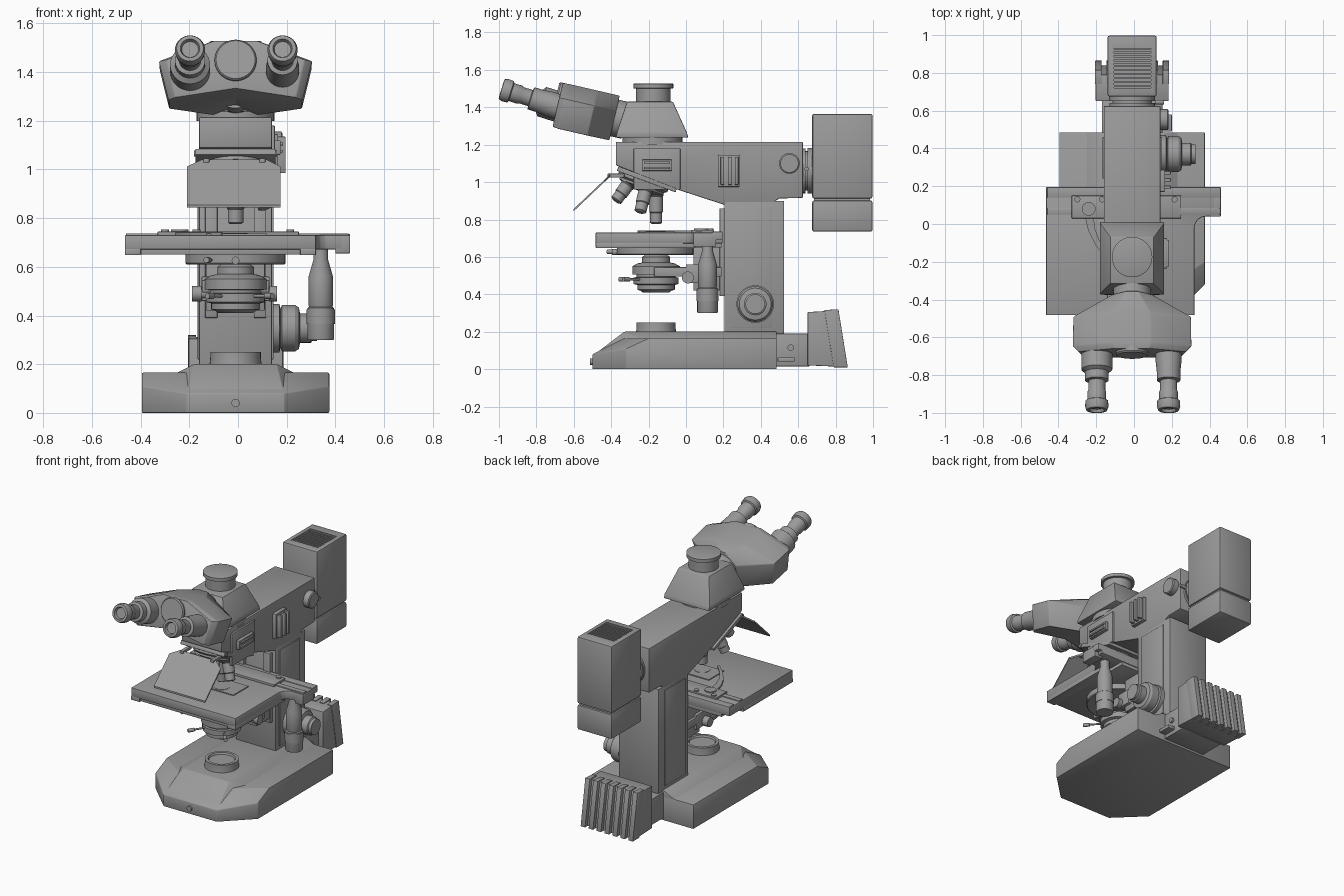
import bpy, bmesh, math
from mathutils import Vector, Matrix

C = -0.01  # lateral centre of the stand
grey = bpy.data.materials.new("dark_grey")
grey.diffuse_color = (.33, .33, .33, 1)


def finish(name, bm, bevel=0.0):
    bmesh.ops.recalc_face_normals(bm, faces=bm.faces)
    if bevel:
        sharp = [e for e in bm.edges if len(e.link_faces) == 2 and e.calc_face_angle() > 0.3]
        bmesh.ops.bevel(bm, geom=sharp, offset=bevel, segments=2, affect='EDGES', profile=0.5)
    me = bpy.data.meshes.new(name)
    bm.to_mesh(me)
    bm.free()
    me.materials.append(grey)
    ob = bpy.data.objects.new(name, me)
    bpy.context.collection.objects.link(ob)
    return ob


def loft(name, loops, bevel=0.0):
    bm = bmesh.new()
    rings = [[bm.verts.new(p) for p in lp] for lp in loops]
    n = len(rings[0])
    for a, b in zip(rings, rings[1:]):
        for i in range(n):
            bm.faces.new((a[i], a[(i + 1) % n], b[(i + 1) % n], b[i]))
    bm.faces.new(rings[0])
    bm.faces.new(rings[-1])
    return finish(name, bm, bevel)


def box(name, x, y, z, bevel=0.004):
    lp = lambda h: [(x[0], y[0], h), (x[1], y[0], h), (x[1], y[1], h), (x[0], y[1], h)]
    return loft(name, [lp(z[0]), lp(z[1])], bevel)


def side_prism(name, pts, x0, x1, bevel=0.004):
    return loft(name, [[(x, y, z) for y, z in pts] for x in (x0, x1)], bevel)


def plan_prism(name, pts, z0, z1, bevel=0.004):
    return loft(name, [[(x, y, z) for x, y in pts] for z in (z0, z1)], bevel)


def lathe(name, prof, origin=(0, 0, 0), axis=(0, 0, 1), n=40):
    m = Matrix.Translation(origin) @ Vector(axis).to_track_quat('Z', 'Y').to_matrix().to_4x4()
    return loft(name, [[m @ Vector((r * math.cos(2 * math.pi * i / n), r * math.sin(2 * math.pi * i / n), h))
                        for i in range(n)] for r, h in prof])


def hull(name, pts, bevel=0.0):
    bm = bmesh.new()
    for p in pts:
        bm.verts.new(p)
    bmesh.ops.convex_hull(bm, input=bm.verts)
    bmesh.ops.dissolve_limit(bm, angle_limit=0.01, verts=bm.verts, edges=bm.edges)
    return finish(name, bm, bevel)


def both(pts):
    return [(C + s * x, y, z) for x, y, z in pts for s in (-1, 1)]


# Base with chamfered nose and raised centre
hull("base", both([(.385, .485, 0), (.385, -.32, 0), (.2, -.5, 0), (.385, .485, .165), (.385, -.2, .165),
                   (.385, -.32, .11), (.2, -.5, .08), (.2, -.33, .165)]), .005)
hull("base_hump", both([(.25, .485, .16), (.17, .485, .2), (.25, -.24, .16), (.17, -.33, .2), (.2, -.495, .075)]), .004)
lathe("field_lens", [(.108, .19), (.104, .225), (.104, .25), (.085, .25), (.08, .238)], (C, -.16, 0))
lathe("front_dial", [(.017, 0), (.017, .015)], (C, -.497, .04), (0, -1, 0), 20)

# Rear transmitted-light lamp with vertical cooling fins
box("lamp_bridge", (-.17, .15), (.47, .66), (.015, .19))
side_prism("rear_lamp", [(.65, .02), (.84, .012), (.79, .313), (.65, .305)], -.203, .183)
for i in range(7):
    x = -.206 + i * .0597
    side_prism(f"cooling_fin_{i}", [(.79, .01), (.865, .01), (.815, .32), (.74, .316)], x, x + .034, .002)
lathe("lamp_screw", [(.017, 0), (.017, .02)], (.145, .56, .115), (1, 0, 0), 20)
box("lamp_switch", (.14, .2), (.49, .58), (.04, .062), .003)

# Column, rails and arm
box("column", (C - .15, C + .15), (.205, .525), (.19, .9), .006)
for s in (-1, 1):
    x = C + s * .15
    box("column_panel", (x - .006, x + .006), (.24, .46), (.22, .87), .003)
    box("focus_rail", (C + s * .1 - .025, C + s * .1 + .025), (.18, .21), (.39, .86), .003)
side_prism("arm", [(-.375, 1.215), (.625, 1.215), (.625, .915), (.5, .913), (.455, .885), (.2, .88),
                   (-.03, .955), (-.375, 1.09)], C - .15, C + .15, .006)
side_prism("nose_mount", [(-.36, 1.085), (-.05, .965), (-.055, .945), (-.37, 1.06)], C - .165, C + .165, .003)
box("nose_panel", (.13, .152), (-.28, -.03), (.96, 1.18))
box("filter_slider", (.15, .175), (-.235, -.075), (1.06, 1.12), .003)
for z in (1.075, 1.105):
    box("slider_lip", (.17, .185), (-.225, -.085), (z - .006, z + .006), .002)
box("diaphragm_panel", (.13, .165), (.17, .287), (.975, 1.145))
for y in (.185, .225, .262):
    box("diaphragm_lever", (.16, .195), (y, y + .018), (.985, 1.135), .003)
lathe("arm_knob", [(.055, 0), (.055, .04), (.048, .045)], (.138, .553, 1.1), (1, 0, 0))

# Upper lamp house with louvred vent
lathe("lamp_collar", [(.12, 0), (.12, .025), (.105, .025), (.105, .035), (.122, .035), (.122, .07)],
      (C, .615, 1.06), (0, 1, 0))
house = box("upper_lamp_house", (-.14, .12), (.675, .997), (.912, 1.365), .01)
box("upper_lamp_base", (-.14, .12), (.675, .997), (.735, .902), .01)
box("lamp_gap", (-.13, .11), (.685, .985), (.89, .92), 0)
cut = box("vent_cutter", (-.107, .09), (.72, .93), (1.335, 1.4), 0)
cut.hide_render = True
cut.hide_set(True)
mod = house.modifiers.new("vent", 'BOOLEAN')
mod.object, mod.operation, mod.solver = cut, 'DIFFERENCE', 'EXACT'
for i in range(10):
    y = .725 + i * .021
    box(f"vent_slat_{i}", (-.108, .091), (y, y + .011), (1.33, 1.362), 0)
lathe("house_screw", [(.012, 0), (.012, .05)], (.11, .645, 1.07), (1, 0, 0), 16)

# Trinocular head
lathe("head_neck", [(.16, 1.2), (.16, 1.245)], (C, -.18, 0))
hull("head_prism", both([(.17, -.375, 1.238), (.17, .012, 1.238), (.17, .005, 1.265), (.17, -.37, 1.265),
                         (.115, -.315, 1.43), (.115, -.07, 1.43)]), .006)
lathe("camera_port", [(.092, 1.42), (.092, 1.5), (.107, 1.502), (.107, 1.525), (.098, 1.528)], (C, -.175, 0))

# Binocular body, lofted along a tilted axis
T = math.radians(13)
F, U = Vector((0, -math.cos(T), math.sin(T))), Vector((0, math.sin(T), math.cos(T)))
O = Vector((C, -.382, 1.343))


def section(d, k, h):
    pts = [(-.315, .04), (-.1, .122), (.1, .122), (.315, .04), (.275, -.125), (0, -.085), (-.275, -.125)]
    return [O + F * d + U * (w * h) + Vector((x * k, 0, 0)) for x, w in pts]


loft("binocular_body", [section(0, .33, 1), section(.12, .99, 1), section(.28, 1, 1), section(.312, .9, .97)], .005)
lathe("binocular_neck", [(.1, -.06), (.1, .03)], O, F)
lathe("spacing_dial", [(.086, .28), (.086, .322), (.08, .33)], O + U * .035, F)
E = Vector((0, -.955, .3))
for side, s in (("left", -1), ("right", 1)):
    wide = .082 if s < 0 else .068
    lathe(f"{side}_eyepiece",
          [(wide, -.03), (wide, .1 if s < 0 else .06), (.062, .115), (.062, .16), (.045, .165), (.045, .215), (.05, .225),
           (.05, .27), (.06, .275), (.062, .305), (.055, .325), (.04, .327), (.034, .31)],
          (C + .003 + s * .19, -.675, 1.4), E)

# Breath shield
st = Vector((0, .195, .185))
lo = [(-.21, 0), (.175, 0), (.175, .85), (.12, 1), (-.15, 1), (-.21, .85)]
loft("breath_shield", [[Vector((x, -.602, .843 + dz)) + st * t for x, t in lo] for dz in (0, .012)])
for x in (-.13, .1):
    box("shield_bracket", (x - .012, x + .012), (-.42, -.33), (1.025, 1.045), .003)
lathe("shield_hinge", [(.012, -.17), (.012, .17)], (C, -.345, 1.065), (1, 0, 0), 16)

# Tilted turret and five objectives
B = math.radians(20)
A, R0 = Vector((0, -math.sin(B), -math.cos(B))), Vector((0, math.cos(B), -math.sin(B)))
P = Vector((C, -.235, .985))
lathe("turret", [(.14, -.05), (.14, -.01), (.125, 0), (.125, .012), (.075, .035)], P, A)
for k in range(5):
    rad = Matrix.Rotation(math.radians(72 * k), 3, A) @ R0
    s = (1.06, .87, .8, .65, .75)[k]
    lathe(f"objective_{k}", [(.04, -.01), (.04, .03), (.036, .035), (.036, .11 * s), (.032, .115 * s),
                             (.032, .165 * s), (.022, .172 * s)],
          P + rad * .08, A * math.cos(B) + rad * math.sin(B), 28)

# Specimen stage, with rounded inner corner towards the side bar
arc = [(.38 - .06 * math.cos(a), -.02 + .06 * math.sin(a)) for a in (0, .4, .8, 1.2, 1.57)]
plan_prism("stage_plate", [(-.465, -.483), (.32, -.483)] + arc + [(.43, .04), (.43, .195), (-.465, .195)], .672, .73)
for x0, x1 in ((-.465, -.4), (.255, .32)):
    box("stage_edge_rail", (x0, x1), (-.483, .05), (.648, .675), .003)
box("stage_underplate", (-.4, .26), (-.47, .19), (.65, .68), .002)
box("stage_cross_bar", (-.46, .455), (.05, .085), (.69, .737), .003)
box("stage_rear_bar", (-.46, .46), (.14, .195), (.69, .735), .003)
box("stage_side_block", (.4, .46), (.04, .16), (.655, .73), .003)
box("slide_holder", (-.33, .25), (.03, .15), (.728, .745), .003)
for x, y, r in ((-.24, .08, .036), (-.3, .13, .016), (-.17, .13, .016), (.215, .13, .016)):
    lathe("holder_screw", [(r, .74), (r, .753)], (x, y, 0), n=24)
a_out = [(-.26 + .03 * t + .16 * t * t, .04 - .3 * t) for t in (0, .25, .5, .75, 1)]
a_in = [(x + .045 * (1 - i / 5), y + .01) for i, (x, y) in enumerate(a_out)]
plan_prism("slide_clip", a_out + a_in[::-1], .73, .742, 0)
box("slide", (-.13, .12), (-.22, -.06), (.73, .736), 0)
lathe("stage_window", [(.05, .733), (.05, .738), (.04, .738)], (C, -.16, 0))
lathe("stage_drive", [(.053, .3), (.055, .305), (.055, .43), (.048, .435), (.05, .44), (.05, .56),
                      (.03, .63), (.03, .68)], (.34, .115, 0))
lathe("stage_drive_ring", [(.058, .365), (.058, .425)], (.34, .115, 0))

# Stage carrier and condenser
box("stage_carrier", (-.13, .11), (.04, .21), (.42, .66))
lathe("carrier_disc", [(.2, .61), (.205, .615), (.205, .65)], (C, -.165, 0))
lathe("carrier_screw", [(.016, 0), (.016, .03)], (C, -.365, .626), (0, -1, 0), 20)
lathe("condenser", [(.07, .41), (.085, .42), (.1, .425), (.1, .45), (.12, .455), (.12, .49), (.105, .492), (.105, .505),
                    (.127, .507), (.127, .55), (.1, .565), (.075, .57), (.075, .6), (.06, .61)], (C, -.16, 0))
for s in (-1, 1):
    box("condenser_fork", (C + s * .12 - .018, C + s * .12 + .018), (-.17, .19), (.495, .545), .003)
box("condenser_bracket", (-.15, .13), (.0, .1), (.46, .56))
lathe("bracket_knob", [(.032, -.18), (.032, -.14), (.02, -.14), (.02, .14), (.032, .14), (.032, .17)],
      (C, .01, .49), (1, 0, 0), 24)
for nm, p, d in (("stage_lock_lever", (-.1, -.3, .628), (-.25, -1, 0)), ("iris_lever", (.06, -.24, .48), (.6, -.7, 0)),
                 ("centering_screw", (-.06, -.25, .48), (-.5, -.8, 0))):
    lathe(nm, [(.006, 0), (.006, .08), (.012, .085), (.012, .125)], p, d, 16)

# Coaxial focus knob
lathe("focus_knob", [(.1, 0), (.1, .035), (.08, .04), (.095, .045), (.095, .1), (.085, .115), (.06, .12), (.06, .165),
                     (.052, .17), (.052, .19), (.04, .19)], (.135, .37, .348), (1, 0, 0), 48)

bpy.ops.object.select_all(action='SELECT')
bpy.context.view_layer.objects.active = house
bpy.ops.object.shade_smooth_by_angle(angle=math.radians(30))
